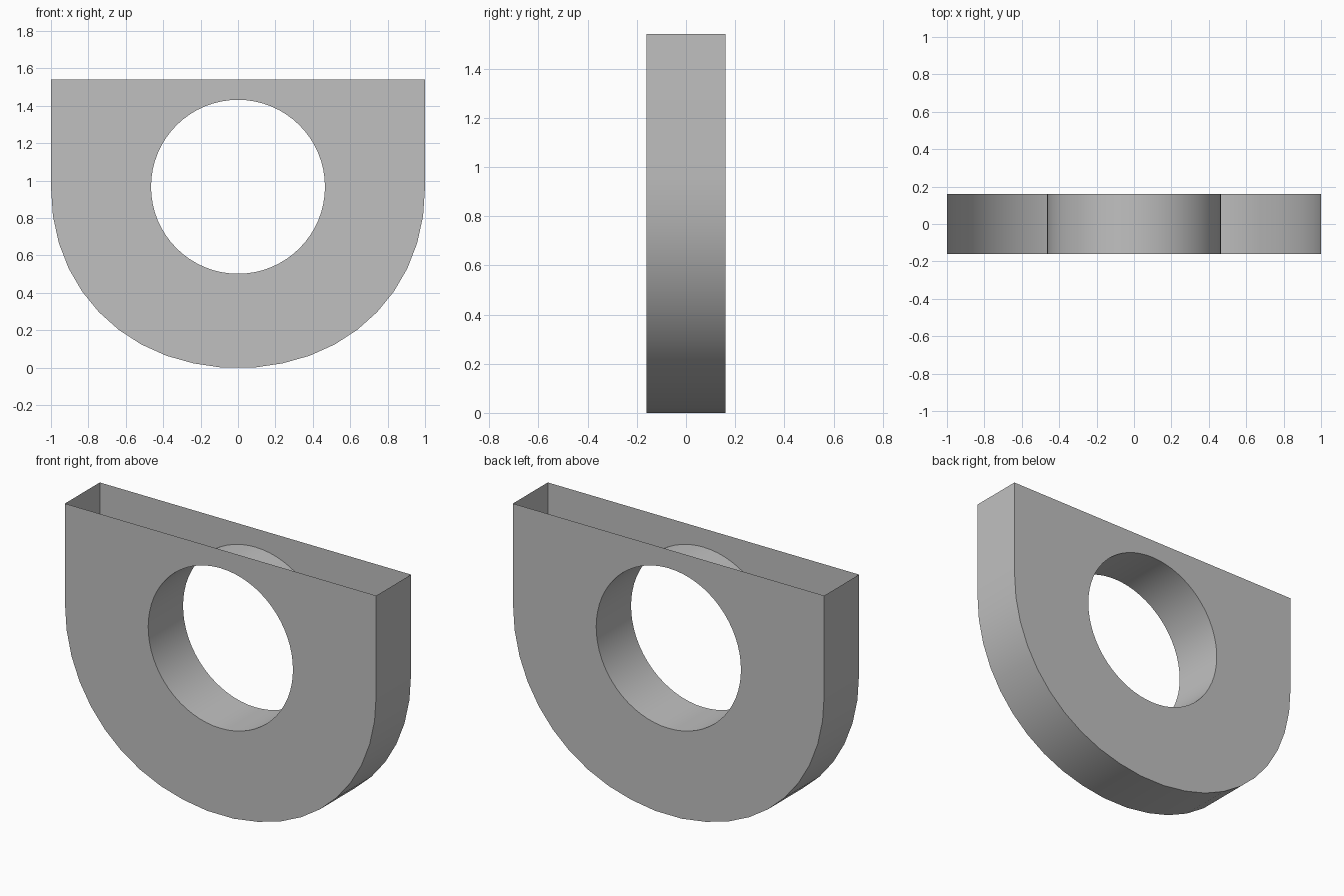
import bpy
import bmesh
from math import sin, cos, pi, radians
from mathutils import Vector

cube = bpy.data.objects.get("Cube")
if cube:
    bpy.data.objects.remove(cube, do_unlink=True)

TOP, CENTRE, HOLE, HALF_DEPTH = 1.54, 0.967, 0.465, 0.16
ARC_STEPS, HOLE_STEPS, POWER = 21, 64, 2.1

grey = bpy.data.materials.new("light grey")
grey.use_nodes = True
colour = (0.53, 0.53, 0.53, 1)
grey.diffuse_color = colour
grey.node_tree.nodes["Principled BSDF"].inputs["Base Color"].default_value = colour


def soften(value):
    """Slightly squarer than a plain circle."""
    return (1 if value > 0 else -1) * abs(value) ** (2 / POWER)


# Outline: square top corners and a rounded bottom
angles = [pi + pi * i / ARC_STEPS for i in range(ARC_STEPS + 1)]
arc = [(soften(cos(a)), CENTRE + CENTRE * soften(sin(a))) for a in angles]
arc = [(x, 0 if z < 0.008 else z) for x, z in arc]
outline = [(-1, TOP)] + arc + [(1, TOP)]
hole = [(HOLE * cos(2 * pi * i / HOLE_STEPS), CENTRE + HOLE * sin(2 * pi * i / HOLE_STEPS))
        for i in range(HOLE_STEPS)]

bm = bmesh.new()


def add_loop(points, y):
    verts = [bm.verts.new((x, y, z)) for x, z in points]
    edges = [bm.edges.new((v, verts[(i + 1) % len(verts)])) for i, v in enumerate(verts)]
    return verts, edges


# Front and back plates with the round opening
rims = []
for y in (-HALF_DEPTH, HALF_DEPTH):
    outer, outer_edges = add_loop(outline, y)
    inner, inner_edges = add_loop(hole, y)
    bmesh.ops.triangle_fill(bm, use_beauty=True, edges=outer_edges + inner_edges,
                            normal=Vector((0, 1 if y > 0 else -1, 0)))
    rims.append((outer, inner))

# Side wall, left open along the top, and the tube through the opening
(front_outer, front_inner), (back_outer, back_inner) = rims
for front, back, count in ((front_outer, back_outer, len(outline) - 1),
                           (front_inner, back_inner, HOLE_STEPS)):
    for i in range(count):
        j = (i + 1) % len(front)
        bm.faces.new((front[i], front[j], back[j], back[i]))

bmesh.ops.recalc_face_normals(bm, faces=bm.faces[:])
mesh = bpy.data.meshes.new("open_bracket_shell")
bm.to_mesh(mesh)
bm.free()
mesh.materials.append(grey)

shell = bpy.data.objects.new("open_bracket_shell", mesh)
bpy.context.collection.objects.link(shell)
bpy.ops.object.select_all(action='DESELECT')
shell.select_set(True)
bpy.context.view_layer.objects.active = shell
bpy.ops.object.shade_smooth_by_angle(angle=radians(30))
